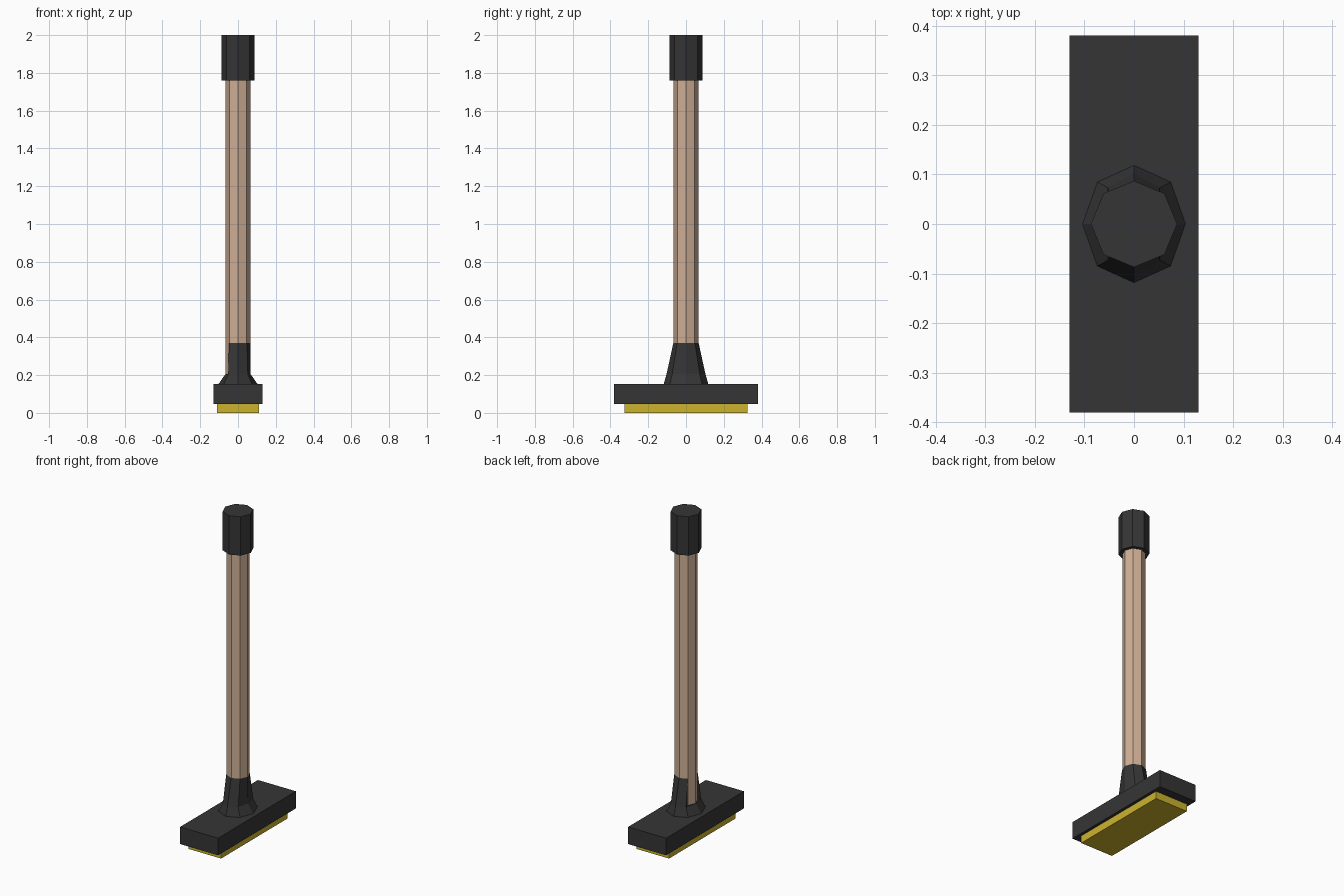
import bpy, bmesh, math

if "Cube" in bpy.data.objects:
    bpy.data.objects.remove(bpy.data.objects["Cube"])


def material(name, rgb):
    m = bpy.data.materials.new(name)
    m.diffuse_color = (*rgb, 1)
    m.use_nodes = True
    m.node_tree.nodes["Principled BSDF"].inputs["Base Color"].default_value = m.diffuse_color
    return m


BLACK = material("black plastic", (0.036, 0.036, 0.036))
WOOD = material("pale wood", (0.62, 0.43, 0.30))
YELLOW = material("yellow pad", (0.60, 0.45, 0.027))


def box(name, sx, sy, z0, z1, mat):
    bpy.ops.mesh.primitive_cube_add(size=1, location=(0, 0, (z0 + z1) / 2))
    o = bpy.context.object
    o.name = name
    o.scale = (sx, sy, z1 - z0)
    bpy.ops.object.transform_apply(location=True, scale=True)
    o.data.materials.append(mat)


def octagon_rod(name, r, z0, z1, mat):
    # first corner lies on an axis
    bpy.ops.mesh.primitive_cylinder_add(vertices=8, radius=r, depth=z1 - z0,
                                        location=(0, 0, (z0 + z1) / 2))
    o = bpy.context.object
    o.name = name
    o.data.materials.append(mat)


# head, pad, shaft and end grip
box("head_block", 0.26, 0.76, 0.046, 0.152, BLACK)
box("scrub_pad", 0.224, 0.65, 0.0, 0.046, YELLOW)
octagon_rod("shaft", 0.065, 0.15, 1.77, WOOD)
octagon_rod("end_grip", 0.087, 1.76, 2.0, BLACK)

# flared socket: rings of (z, x radius, y radius, diagonal x, diagonal y)
rings = [(0.15, 0.105, 0.119, 0.075, 0.085),
         (0.205, 0.067, 0.103, 0.052, 0.073),
         (0.37, 0.067, 0.067, 0.0475, 0.0475)]
bm = bmesh.new()
loops = []
for z, rx, ry, dx, dy in rings:
    loop = []
    for i in range(8):
        a = i * math.pi / 4
        px, py = (dx * math.sqrt(2), dy * math.sqrt(2)) if i % 2 else (rx, ry)
        loop.append(bm.verts.new((px * math.cos(a), py * math.sin(a), z)))
    loops.append(loop)
for k in range(2):
    for i in range(8):
        # the upper socket is open on the -x side, showing the shaft
        if k == 1 and i in (3, 4):
            continue
        j = (i + 1) % 8
        bm.faces.new((loops[k][i], loops[k][j], loops[k + 1][j], loops[k + 1][i]))

# ledge and side walls closing the open slot against the shaft
inner = [[bm.verts.new((0.06 * math.cos(i * math.pi / 4),
                        0.06 * math.sin(i * math.pi / 4), z)) for i in (3, 4, 5)]
         for z in (0.205, 0.37)]
for n, i in enumerate((3, 4)):
    bm.faces.new((loops[1][i], loops[1][i + 1], inner[0][n + 1], inner[0][n]))
for i, n in ((3, 0), (5, 2)):
    bm.faces.new((loops[1][i], loops[2][i], inner[1][n], inner[0][n]))
bmesh.ops.recalc_face_normals(bm, faces=bm.faces)
me = bpy.data.meshes.new("socket")
bm.to_mesh(me)
bm.free()
me.materials.append(BLACK)
bpy.context.collection.objects.link(bpy.data.objects.new("socket", me))
